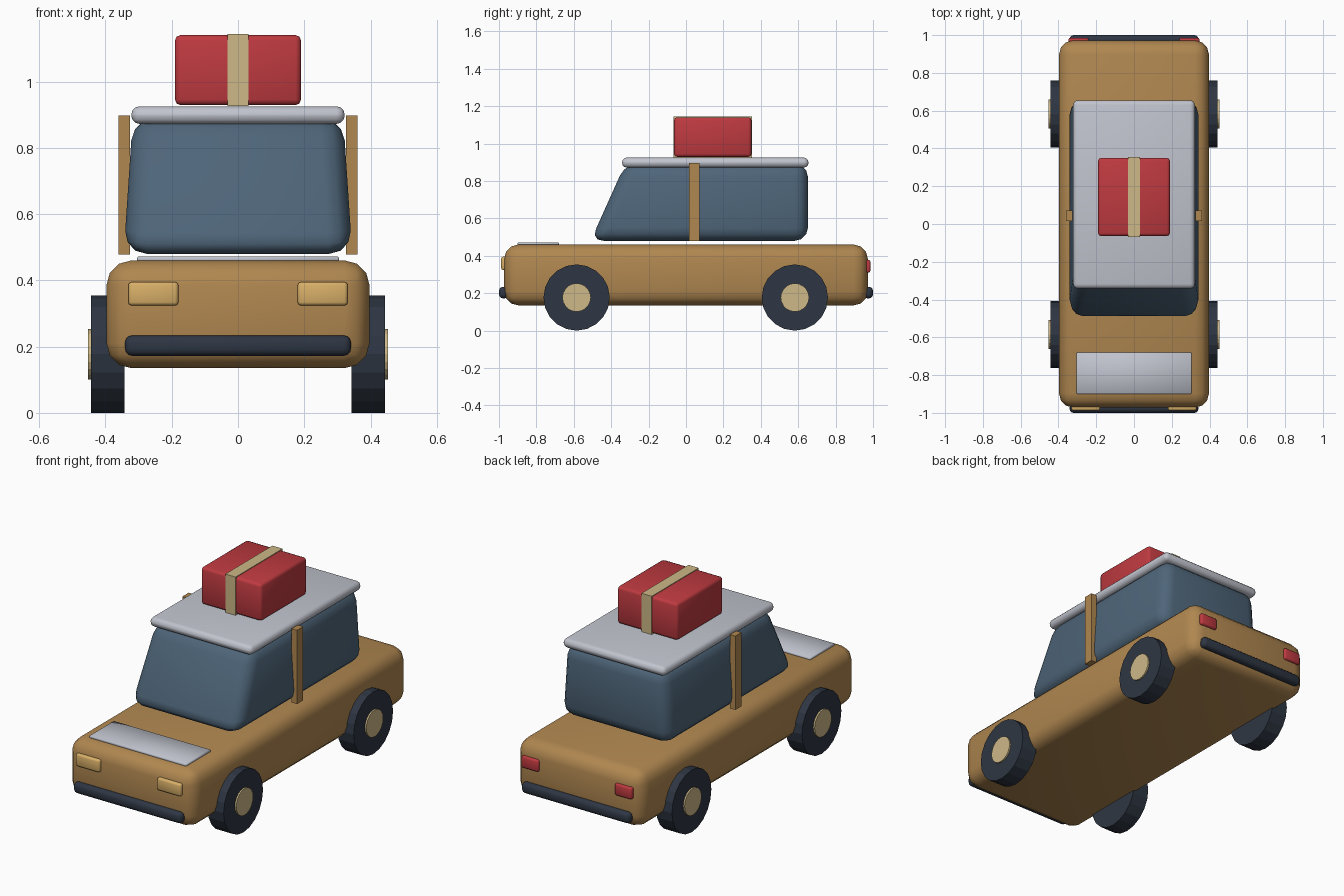
import bpy, bmesh, math
from mathutils import Matrix

if "Cube" in bpy.data.objects:
    bpy.data.objects.remove(bpy.data.objects["Cube"])


def material(name, r, g, b):
    """Flat colour from 0-255 display values, stored as linear."""
    m = bpy.data.materials.new(name)
    lin = [((c / 255 + 0.055) / 1.055) ** 2.4 for c in (r, g, b)]
    m.diffuse_color = (*lin, 1)
    m.use_nodes = True
    m.node_tree.nodes["Principled BSDF"].inputs["Base Color"].default_value = m.diffuse_color
    return m


TAN = material("tan paint", 176, 135, 80)
GLASS = material("blue grey glass", 78, 101, 121)
DARK = material("dark rubber", 46, 54, 67)
SILVER = material("silver", 193, 196, 206)
RED = material("red", 190, 58, 64)
CREAM = material("cream", 205, 184, 135)
AMBER = material("amber lamp", 216, 175, 104)


def finish(name, bm, mat, bevel=0, segments=2):
    mesh = bpy.data.meshes.new(name)
    bmesh.ops.recalc_face_normals(bm, faces=bm.faces)
    bm.to_mesh(mesh)
    bm.free()
    obj = bpy.data.objects.new(name, mesh)
    bpy.context.collection.objects.link(obj)
    mesh.materials.append(mat)
    if bevel:
        mod = obj.modifiers.new("rounded edges", 'BEVEL')
        mod.width = bevel
        mod.segments = segments
        mod.limit_method = 'NONE'
        bpy.ops.object.select_all(action='DESELECT')
        obj.select_set(True)
        bpy.context.view_layer.objects.active = obj
        bpy.ops.object.modifier_apply(modifier=mod.name)
        bpy.ops.object.shade_smooth_by_angle(angle=math.radians(50))
    return obj


def box(name, x, y, z, mat, bevel=0, segments=2, shape=None):
    """Box from (min, max) ranges; shape may move each corner."""
    bm = bmesh.new()
    bmesh.ops.create_cube(bm, size=1)
    for v in bm.verts:
        v.co = [lo + (hi - lo) * (c + 0.5) for c, (lo, hi) in zip(v.co, (x, y, z))]
        if shape:
            shape(v.co)
    return finish(name, bm, mat, bevel, segments)


def disc(name, x0, x1, y, z, radius, mat, sides=20):
    """Cylinder lying along x."""
    bm = bmesh.new()
    place = Matrix.Translation(((x0 + x1) / 2, y, z)) @ Matrix.Rotation(math.pi / 2, 4, 'Y')
    bmesh.ops.create_cone(bm, cap_ends=True, segments=sides, radius1=radius,
                          radius2=radius, depth=abs(x1 - x0), matrix=place)
    return finish(name, bm, mat)


def span(side, a, b):
    return tuple(sorted((side * a, side * b)))


# Lower body and bonnet panel
box("body", (-0.397, 0.397), (-0.972, 0.972), (0.135, 0.46), TAN, 0.075, 3)
box("bonnet_panel", (-0.305, 0.305), (-0.9, -0.68), (0.455, 0.472), SILVER, 0.004, 1)


# Glass cabin: sloped windscreen, sides leaning in
def taper(co):
    if co.z > 0.7:
        co.x *= 0.92
        if co.y < 0:
            co.y = -0.325


box("cabin", (-0.345, 0.345), (-0.51, 0.652), (0.48, 0.892), GLASS, 0.07, 3, taper)

# Roof slab
box("roof", (-0.322, 0.322), (-0.342, 0.655), (0.872, 0.925), SILVER, 0.025, 3)

# Luggage with strap
box("luggage", (-0.19, 0.19), (-0.064, 0.35), (0.929, 1.14), RED, 0.016, 2)
box("luggage_strap", (-0.032, 0.032), (-0.068, 0.354), (0.926, 1.144), CREAM)

# Bumpers
for end, label in ((-1, "front"), (1, "rear")):
    box(label + "_bumper", (-0.341, 0.341), span(end, 0.95, 1.0),
        (0.172, 0.234), DARK, 0.022, 3)

# Mirrored parts: pillars, lamps, wheels
for s, label in ((-1, "left"), (1, "right")):
    box(label + "_pillar", span(s, 0.326, 0.36), (0.016, 0.071), (0.478, 0.897), TAN)
    box(label + "_headlight", span(s, 0.18, 0.331), (-0.988, -0.958),
        (0.324, 0.395), AMBER, 0.01, 2)
    box(label + "_tail_light", span(s, 0.24, 0.347), (0.956, 0.986),
        (0.31, 0.378), RED, 0.01, 2)
    for y, end in ((-0.585, "front"), (0.582, "rear")):
        disc(f"{end}_{label}_tyre", s * 0.343, s * 0.443, y, 0.177, 0.177, DARK)
        disc(f"{end}_{label}_hub", s * 0.40, s * 0.452, y, 0.177, 0.076, CREAM)
